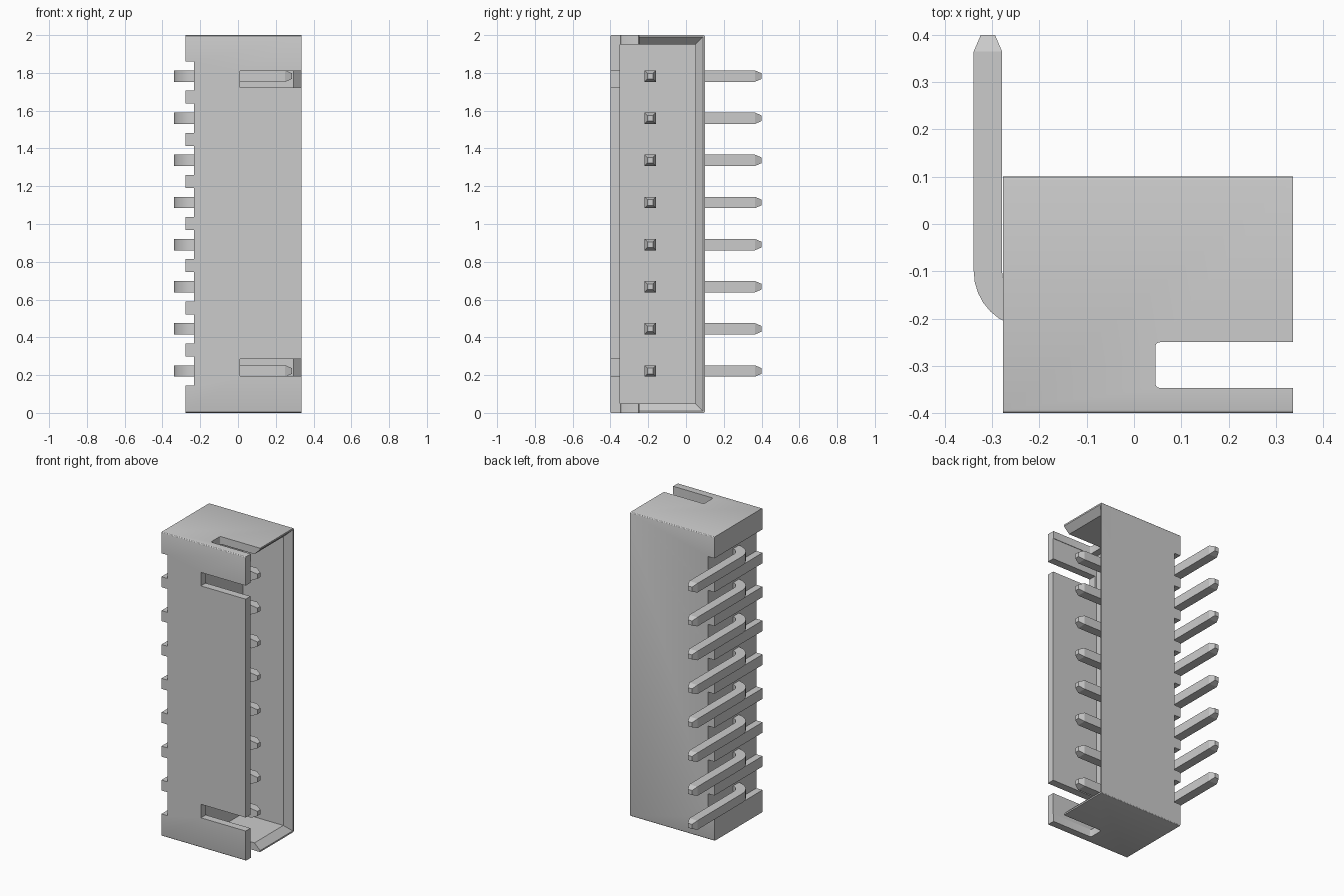
import bpy, bmesh, math
from mathutils import Vector

if "Cube" in bpy.data.objects:
    bpy.data.objects.remove(bpy.data.objects["Cube"])

PITCH, FIRST, COUNT = 0.223, 0.222, 8


def finish(bm, name):
    bmesh.ops.recalc_face_normals(bm, faces=bm.faces)
    me = bpy.data.meshes.new(name)
    bm.to_mesh(me)
    bm.free()
    ob = bpy.data.objects.new(name, me)
    bpy.context.collection.objects.link(ob)
    return ob


def loft(name, rings):
    """Closed solid through a list of equal-length rings of points."""
    bm = bmesh.new()
    loops = [[bm.verts.new(p) for p in r] for r in rings]
    n = len(loops[0])
    for a, b in zip(loops, loops[1:]):
        for i in range(n):
            j = (i + 1) % n
            bm.faces.new((a[i], a[j], b[j], b[i]))
    bm.faces.new(loops[0])
    bm.faces.new(loops[-1])
    return finish(bm, name)


def rect(x, y0, y1, z0, z1):
    return [(x, y0, z0), (x, y1, z0), (x, y1, z1), (x, y0, z1)]


def box(name, x0, x1, y0, y1, z0, z1):
    return loft(name, [rect(x0, y0, y1, z0, z1), rect(x1, y0, y1, z0, z1)])


def round_edges(ob, axis, radius, max_x=9):
    """Round the edges running along one axis."""
    bm = bmesh.new()
    bm.from_mesh(ob.data)
    edges = []
    for e in bm.edges:
        d = (e.verts[1].co - e.verts[0].co).normalized()
        if abs(d[axis]) > 0.99 and e.verts[0].co.x < max_x:
            edges.append(e)
    bmesh.ops.bevel(bm, geom=edges, offset=radius, segments=3,
                    profile=0.5, affect='EDGES')
    bm.to_mesh(ob.data)
    bm.free()


# housing block with softened long edges
housing = box("housing", -0.277, 0.336, -0.4, 0.1, 0, 2)
round_edges(housing, 0, 0.007)

# cavity and flared mouth
cutters = [
    box("cavity_cutter", 0.0, 0.5, -0.35, 0.05, 0.05, 1.95),
    loft("mouth_cutter", [rect(0.295, -0.3, 0.05, 0.05, 1.95),
                          rect(0.336, -0.3, 0.09, 0.01, 1.99),
                          rect(0.4, -0.3, 0.09, 0.01, 1.99)]),
]
# rounded slot through both end walls
end_slot = box("end_slot_cutter", 0.045, 0.5, -0.347, -0.25, -0.1, 2.1)
round_edges(end_slot, 2, 0.01, 0.1)
cutters.append(end_slot)
# two slots in the front wall
for z in (0.196, 1.722):
    cutters.append(box("front_slot_cutter", 0.01, 0.5, -0.5, -0.32, z, z + 0.089))
# notch around each pin at the rear
for i in range(COUNT):
    z = FIRST + i * PITCH
    cutters.append(box("notch_cutter", -0.4, -0.232, -0.5, 0.2, z - 0.077, z + 0.077))

bpy.context.view_layer.objects.active = housing
for c in cutters:
    m = housing.modifiers.new("cut", 'BOOLEAN')
    m.operation, m.solver, m.object = 'DIFFERENCE', 'EXACT', c
    bpy.ops.object.modifier_apply(modifier=m.name)
    bpy.data.objects.remove(c)


# bent square pins: (centre x, centre y, tangent angle, size factor)
H = 0.03
path = [(-0.309, 0.4, -90, 0.5), (-0.309, 0.365, -90, 1)]
for k in range(9):
    t = math.radians(180 + k * 90 / 8)
    path.append((-0.219 + 0.09 * math.cos(t), -0.1 + 0.09 * math.sin(t),
                 -90 + k * 90 / 8, 1))
path += [(0.25, -0.19, 0, 1), (0.285, -0.19, 0, 0.5)]


def pin_ring(x, y, angle, s, z):
    a = math.radians(angle)
    side = Vector((-math.sin(a), math.cos(a), 0)) * H * s
    up = Vector((0, 0, H * s))
    c = Vector((x, y, z))
    return [c - side - up, c + side - up, c + side + up, c - side + up]


for i in range(COUNT):
    loft(f"pin_{i + 1}", [pin_ring(*p, FIRST + i * PITCH) for p in path])

# smooth only the rounded parts
for ob in bpy.context.collection.objects:
    ob.select_set(True)
bpy.ops.object.shade_smooth_by_angle(angle=math.radians(20))
